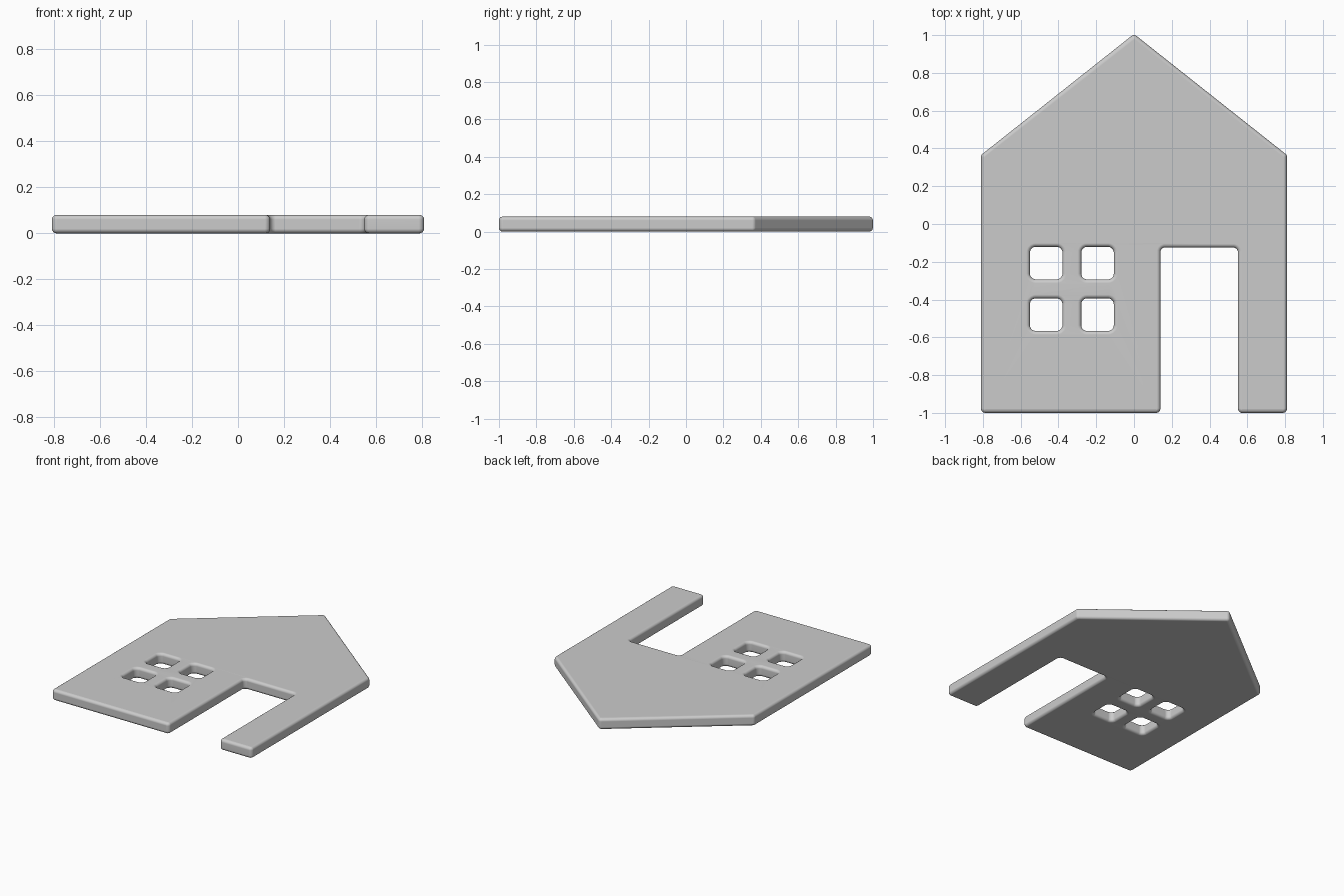
import bpy, bmesh, math
from mathutils import Vector

if "Cube" in bpy.data.objects:
    bpy.data.objects.remove(bpy.data.objects["Cube"])

THICK = 0.08   # plate thickness
EDGE = 0.02    # rounded edge radius


def rounded(corners, radius, steps=5):
    """Round every corner of a closed 2D outline."""
    pts = []
    for i, c in enumerate(corners):
        p = Vector(c)
        a = (Vector(corners[i - 1]) - p).normalized()
        b = (Vector(corners[(i + 1) % len(corners)]) - p).normalized()
        half = a.angle(b) / 2
        centre = p + (a + b).normalized() * radius / math.sin(half)
        start = p + a * radius / math.tan(half) - centre
        end = p + b * radius / math.tan(half) - centre
        for k in range(steps + 1):
            d = start.lerp(end, k / steps).normalized()
            pts.append(centre + d * radius)
    return pts


def add_outline(curve, pts):
    spline = curve.splines.new('POLY')
    spline.points.add(len(pts) - 1)
    for point, co in zip(spline.points, pts):
        point.co = (co.x, co.y, 0, 1)
    spline.use_cyclic_u = True


curve = bpy.data.curves.new("house_plate", 'CURVE')
curve.dimensions = '2D'
curve.fill_mode = 'BOTH'
curve.extrude = THICK / 2 - EDGE
curve.bevel_depth = EDGE
curve.bevel_resolution = 3
curve.offset = -EDGE

# House silhouette with the door notch
add_outline(curve, rounded([
    (-0.81, -1), (0.14, -1), (0.14, -0.125), (0.55, -0.125), (0.55, -1),
    (0.81, -1), (0.81, 0.365), (0, 1.006), (-0.81, 0.365)], 0.023))

# Four window panes
for x in (-0.465, -0.193):
    for y in (-0.207, -0.48):
        h = 0.086
        add_outline(curve, rounded(
            [(x - h, y - h), (x + h, y - h), (x + h, y + h), (x - h, y + h)], 0.03))

house = bpy.data.objects.new("house_plate", curve)
bpy.context.collection.objects.link(house)
house.location.z = THICK / 2
house.select_set(True)
bpy.context.view_layer.objects.active = house
bpy.ops.object.convert(target='MESH')
house = bpy.context.object

# Weld the flat faces to the rounded rim
bm = bmesh.new()
bm.from_mesh(house.data)
bmesh.ops.remove_doubles(bm, verts=bm.verts, dist=0.0002)
bmesh.ops.recalc_face_normals(bm, faces=bm.faces)
bm.to_mesh(house.data)
bm.free()

bpy.ops.object.shade_smooth_by_angle(angle=math.radians(40))
flat = house.modifiers.new("flat_faces", 'WEIGHTED_NORMAL')
flat.keep_sharp = True
flat.weight = 100
